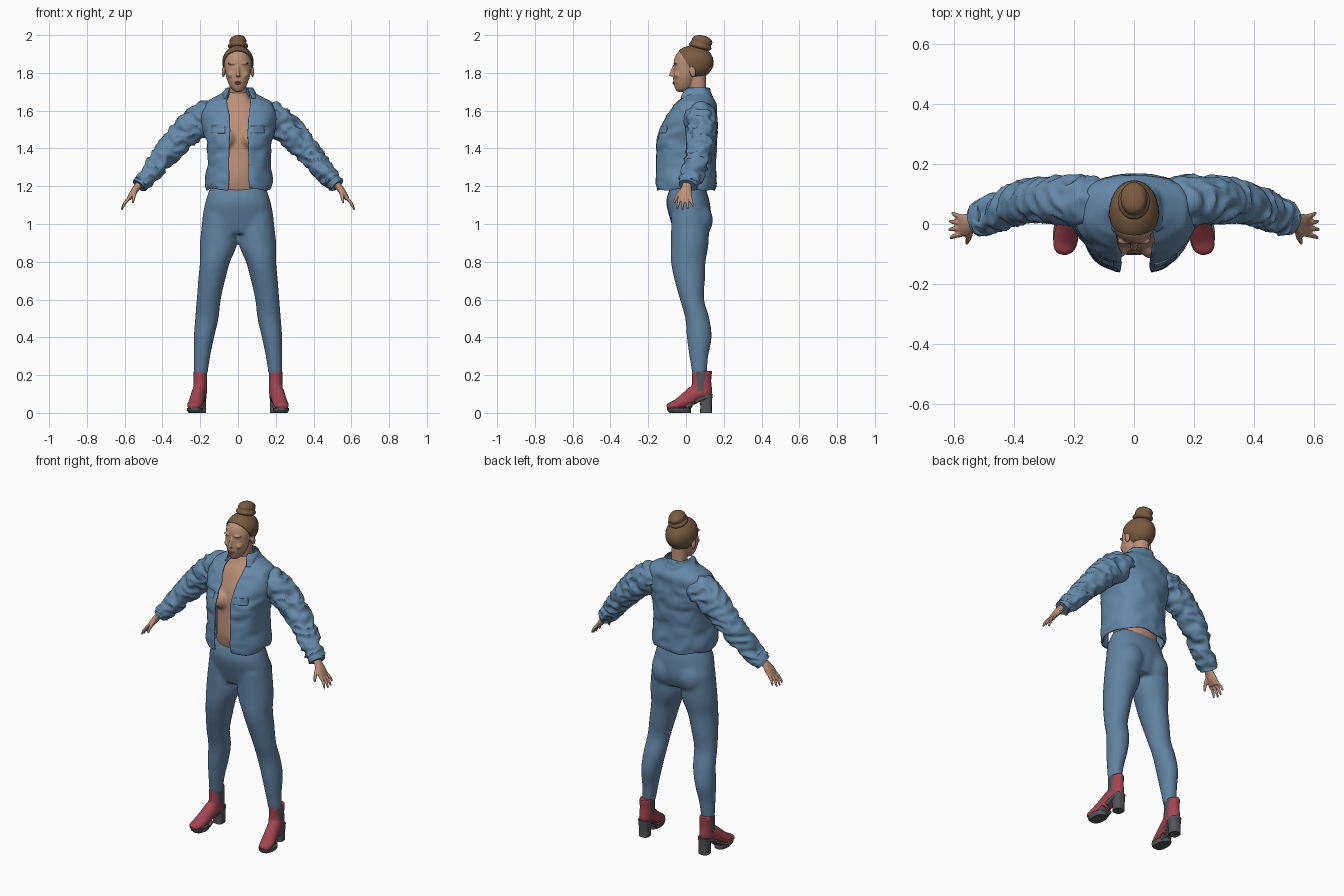
import bpy, bmesh, math
from mathutils import Vector, Matrix, noise

if "Cube" in bpy.data.objects:
    bpy.data.objects.remove(bpy.data.objects["Cube"])


def material(name, r, g, b):
    m = bpy.data.materials.new(name)
    m.use_nodes = True
    m.diffuse_color = (r, g, b, 1)
    m.node_tree.nodes["Principled BSDF"].inputs["Base Color"].default_value = (r, g, b, 1)
    return m


DENIM = material("jacket denim", .13, .25, .40)
JEANS = material("trouser denim", .12, .22, .35)
SKIN = material("skin", .50, .28, .19)
LIPS = material("lips", .36, .16, .12)
HAIR = material("brown hair", .19, .105, .055)
RED = material("red leather", .36, .06, .08)
GREY = material("dark rubber", .09, .09, .10)


def spline(pts, sub):
    """Catmull-Rom through tuples of any length."""
    out = []
    for i in range(len(pts) - 1):
        p = [Vector(pts[min(max(i + k, 0), len(pts) - 1)]) for k in (-1, 0, 1, 2)]
        for j in range(sub):
            t = j / sub
            out.append(p[1] + (p[2] - p[0]) * t / 2
                       + (p[0] - p[1] * 2.5 + p[2] * 2 - p[3] / 2) * t * t
                       + (p[1] * 1.5 - p[0] / 2 - p[2] * 1.5 + p[3] / 2) * t ** 3)
    return out + [Vector(pts[-1])]


def skin_rings(bm, rings, closed=True):
    for a, b in zip(rings, rings[1:]):
        n = len(a)
        for i in range(n if closed else n - 1):
            j = (i + 1) % n
            bm.faces.new((a[i], a[j], b[j], b[i]))


def folds(p, amount):
    """Cloth creases, long in one direction and short in the other."""
    n = noise.noise(Vector((p.x * 11, p.y * 9, p.z * 17)))
    return amount * (1 - 3 * abs(n))


def tube(bm, pts, s=1, seg=24, sub=4, level=False, crease=0.0, n=2.0):
    """Loft through (x, y, z, radius across, radius along y)."""
    path, rings = spline(pts, sub), []
    for i, p in enumerate(path):
        c = p.to_3d() if len(p) == 3 else Vector(p[:3])
        t = Vector(path[min(i + 1, len(path) - 1)][:3]) - Vector(path[max(i - 1, 0)][:3])
        t = Vector((0, 0, -1)) if level else t.normalized()
        ref = Vector((0, 1, 0)) if abs(t.y) < .8 else Vector((0, 0, 1))
        u = (ref - t * ref.dot(t)).normalized()
        v = u.cross(t)
        ring = []
        for k in range(seg):
            a = 2 * math.pi * k / seg
            ca, sa = math.cos(a), math.sin(a)
            d = (v * p[3] * math.copysign(abs(ca) ** (2 / n), ca)
                 + u * p[4] * math.copysign(abs(sa) ** (2 / n), sa))
            q = c + d
            q += d.normalized() * folds(q * 1.4 + Vector((s * 3, 0, 0)), crease)
            ring.append(bm.verts.new((q.x * s, q.y, q.z)))
        rings.append(ring)
    skin_rings(bm, rings)
    bm.faces.new(rings[0])
    bm.faces.new(rings[-1])


def ball(bm, c, r, tilt=0.0):
    m = Matrix.Translation(c) @ Matrix.Rotation(tilt, 4, 'X') @ Matrix.Diagonal((*r, 1))
    bmesh.ops.create_uvsphere(bm, u_segments=28, v_segments=18, radius=1, matrix=m)


def finish(name, bm, *mats, voxel=0, smooth=4, angle=50):
    bmesh.ops.recalc_face_normals(bm, faces=bm.faces)
    me = bpy.data.meshes.new(name)
    bm.to_mesh(me)
    bm.free()
    ob = bpy.data.objects.new(name, me)
    bpy.context.collection.objects.link(ob)
    if voxel:  # fuse overlapping volumes into one surface
        mod = ob.modifiers.new("fuse", 'REMESH')
        mod.mode, mod.voxel_size = 'VOXEL', voxel
        mod = ob.modifiers.new("soften", 'SMOOTH')
        mod.factor, mod.iterations = .5, smooth
        dg = bpy.context.evaluated_depsgraph_get()
        ob.data = bpy.data.meshes.new_from_object(ob.evaluated_get(dg))
        ob.modifiers.clear()
    ob.data.materials.clear()
    for m in mats:
        ob.data.materials.append(m)
    bpy.ops.object.select_all(action='DESELECT')
    ob.select_set(True)
    bpy.context.view_layer.objects.active = ob
    bpy.ops.object.shade_smooth_by_angle(angle=math.radians(angle))
    return ob


# Trousers: hips, seat and both legs fused
bm = bmesh.new()
tube(bm, [(0, .01, 1.2, .145, .09), (0, .01, 1.12, .172, .115),
          (0, .025, 1.02, .19, .108), (0, .025, .95, .18, .085)], level=True, n=2.2)
for s in (1, -1):
    ball(bm, (s * .085, .06, 1.02), (.085, .082, .095))
    tube(bm, [(.1, .022, 1.05, .085, .1), (.103, .02, .9, .099, .1), (.122, .012, .8, .08, .092),
              (.14, .02, .7, .071, .08), (.155, .032, .6, .064, .064), (.165, .06, .5, .062, .064),
              (.18, .07, .4, .054, .066), (.19, .068, .3, .043, .05), (.198, .072, .2, .036, .038)],
         s, level=True)
finish("trousers", bm, JEANS, voxel=.01, smooth=5)

# Bare torso under the jacket
bm = bmesh.new()
tube(bm, [(0, .01, 1.15, .135, .09), (0, .01, 1.25, .125, .11), (0, .02, 1.38, .13, .11),
          (0, .03, 1.5, .14, .11), (0, .045, 1.6, .12, .085), (0, .06, 1.66, .07, .06),
          (0, .066, 1.7, .045, .045)], level=True, n=2.2)
for s in (1, -1):
    ball(bm, (s * .062, -.065, 1.45), (.05, .052, .055))
finish("torso", bm, SKIN, voxel=.01)

# Head, neck, nose and ears
bm = bmesh.new()
ball(bm, (0, .035, 1.855), (.077, .1, .085))
tube(bm, [(0, -.018, 1.7, .018, .03), (0, -.014, 1.72, .038, .045), (0, -.008, 1.76, .057, .06),
          (0, -.003, 1.8, .067, .064), (0, .005, 1.86, .07, .068)], level=True)
tube(bm, [(0, .068, 1.64, .056, .05), (0, .064, 1.7, .045, .045), (0, .055, 1.8, .045, .05)])
tube(bm, [(0, -.06, 1.84, .007, .01), (0, -.076, 1.8, .009, .01), (0, -.08, 1.782, .014, .011)], level=True)
for s in (1, -1):
    ball(bm, (s * .077, .035, 1.805), (.009, .017, .03), .2)
    ball(bm, (s * .03, -.056, 1.85), (.026, .012, .007))
    ball(bm, (s * .036, -.045, 1.79), (.02, .019, .018))
finish("head", bm, SKIN, voxel=.005, smooth=3)
bm = bmesh.new()
ball(bm, (0, -.063, 1.75), (.019, .008, .004))
ball(bm, (0, -.063, 1.743), (.015, .009, .005))
finish("lips", bm, LIPS)

# Hair swept back from the hairline, with a bun
bm = bmesh.new()
ball(bm, (0, .039, 1.856), (.083, .107, .09))
bmesh.ops.bisect_plane(bm, geom=bm.verts[:] + bm.edges[:] + bm.faces[:], plane_co=(0, .043, 1.79),
                       plane_no=(0, .135, .085), clear_inner=True)
bmesh.ops.holes_fill(bm, edges=[e for e in bm.edges if e.is_boundary])
finish("hair", bm, HAIR)
bm = bmesh.new()
ball(bm, (0, .075, 1.942), (.054, .062, .022), -.25)
ball(bm, (0, .085, 1.968), (.045, .056, .03), -.2)
ball(bm, (.004, .08, 1.986), (.034, .04, .014), -.1)
finish("hair_bun", bm, HAIR, voxel=.005, smooth=2)

# Jacket body and turned-down collar: height, half width, front, back, half opening
PROFILE = [(1.185, .158, -.148, .145, .055), (1.225, .168, -.153, .15, .05), (1.33, .157, -.15, .148, .05),
           (1.43, .163, -.15, .153, .048), (1.5, .18, -.128, .155, .045), (1.57, .188, -.095, .155, .05),
           (1.63, .172, -.055, .15, .06), (1.66, .13, -.02, .135, .058), (1.685, .085, .0, .122, .05),
           (1.722, .062, .005, .115, .045), (1.705, .08, -.022, .125, .055), (1.665, .098, -.05, .14, .072)]
bm = bmesh.new()
rings, N = [], 72
for z, rx, yf, yb, gap in spline(PROFILE, 6):
    a0 = math.asin(min(gap / rx, .9) ** 1.2)
    ring = []
    for k in range(N):
        a = a0 + (2 * math.pi - 2 * a0) * k / (N - 1)
        sa, ca = math.sin(a), math.cos(a)
        d = Vector((math.copysign(abs(sa) ** .833, sa) * rx,
                    -math.copysign(abs(ca) ** .833, ca) * (yb - yf) / 2, 0))
        p = Vector((.005, (yf + yb) / 2, z)) + d
        p += d.normalized() * folds(p, .006)
        if z < 1.3:  # uneven hem
            p.z += .006 * math.sin(5 * a) * (1.3 - z) / .11
        ring.append(bm.verts.new(p))
    rings.append(ring)
skin_rings(bm, rings, closed=False)
jacket = finish("jacket", bm, DENIM, angle=60)
mod = jacket.modifiers.new("cloth thickness", 'SOLIDIFY')
mod.thickness, mod.offset = .008, -1

# Chest pocket flaps laid onto the jacket
for s, side in ((1, "left"), (-1, "right")):
    bm = bmesh.new()
    bmesh.ops.create_grid(bm, x_segments=8, y_segments=6, size=1, matrix=Matrix.Translation(
        (s * .105, -.3, 1.5)) @ Matrix.Rotation(math.pi / 2, 4, 'X') @ Matrix.Diagonal((.036, .018, 1, 1)))
    flap = finish(side + "_pocket_flap", bm, DENIM)
    wrap = flap.modifiers.new("lay on", 'SHRINKWRAP')
    wrap.target, wrap.wrap_method, wrap.offset = jacket, 'PROJECT', .004
    wrap.use_project_y, wrap.use_positive_direction = True, True
    flap.modifiers.new("thickness", 'SOLIDIFY').thickness = .006

for s, side in ((1, "left"), (-1, "right")):
    # Creased sleeve with a cuff
    bm = bmesh.new()
    tube(bm, [(.1, .07, 1.585, .06, .07), (.165, .075, 1.565, .083, .08), (.235, .08, 1.52, .08, .076),
              (.3, .08, 1.462, .07, .07), (.36, .075, 1.395, .064, .065), (.42, .055, 1.325, .055, .062),
              (.48, .03, 1.25, .045, .056), (.518, .012, 1.212, .038, .05)], s, seg=48, sub=9, crease=.012)
    finish(side + "_sleeve", bm, DENIM, angle=60)
    bm = bmesh.new()
    tube(bm, [(.49, .025, 1.243, .043, .056), (.525, .01, 1.204, .039, .052)], s, sub=2, crease=.004)
    finish(side + "_cuff", bm, DENIM)

    # Hand: wrist, palm, four fingers and thumb
    bm = bmesh.new()
    tube(bm, [(.5, .012, 1.235, .022, .027), (.532, .004, 1.198, .019, .026), (.558, -.003, 1.162, .017, .037),
              (.578, -.006, 1.132, .012, .037)], s)
    for k, reach in enumerate((.9, 1.0, .95, .75)):
        y = -.034 + .019 * k
        fan = y + (k - 1.4) * .009
        tube(bm, [(.572, y, 1.142, .009, .009), (.572 + .03 * reach, (y + fan) / 2, 1.142 - .035 * reach, .008, .008),
                  (.572 + .044 * reach, fan, 1.142 - .067 * reach, .005, .005)], s, seg=10)
    tube(bm, [(.545, -.018, 1.18, .012, .012), (.55, -.045, 1.15, .01, .01), (.558, -.064, 1.112, .006, .006)], s, seg=10)
    finish(side + "_hand", bm, SKIN, voxel=.004, smooth=2)

    # Ankle boot with an elastic side panel
    bm = bmesh.new()
    tube(bm, [(.2, .085, .222, .037, .054), (.2, .083, .17, .037, .051), (.2, .083, .12, .037, .056),
              (.201, .085, .09, .034, .05)], s, level=True)
    tube(bm, [(.2, .11, .115, .034, .03), (.207, .06, .105, .037, .048), (.218, .0, .068, .039, .04),
              (.229, -.05, .043, .04, .028), (.235, -.085, .035, .033, .02), (.237, -.1, .03, .018, .012)], s)
    boot = finish(side + "_boot", bm, RED, GREY, voxel=.006, smooth=3)
    for f in boot.data.polygons:
        c = f.center
        if .115 < c.z < .218 and abs(f.normal.x) > .5 and abs(c.y - .078) < .012 + (c.z - .115) * .16:
            f.material_index = 1

    # Platform sole, arch and block heel
    bm = bmesh.new()
    tube(bm, [(.226, -.03, 0, .036, .056), (.228, -.036, .012, .041, .062), (.228, -.038, .026, .042, .063)],
         s, level=True, n=2.3)
    tube(bm, [(.2, .12, .088, .032, .012), (.21, .06, .068, .034, .012), (.222, 0, .022, .036, .012)], s, n=3)
    tube(bm, [(.2, .106, 0, .03, .031), (.2, .106, .05, .03, .031), (.2, .104, .1, .034, .037)], s, level=True, n=3)
    finish(side + "_boot_sole", bm, GREY, angle=40)
